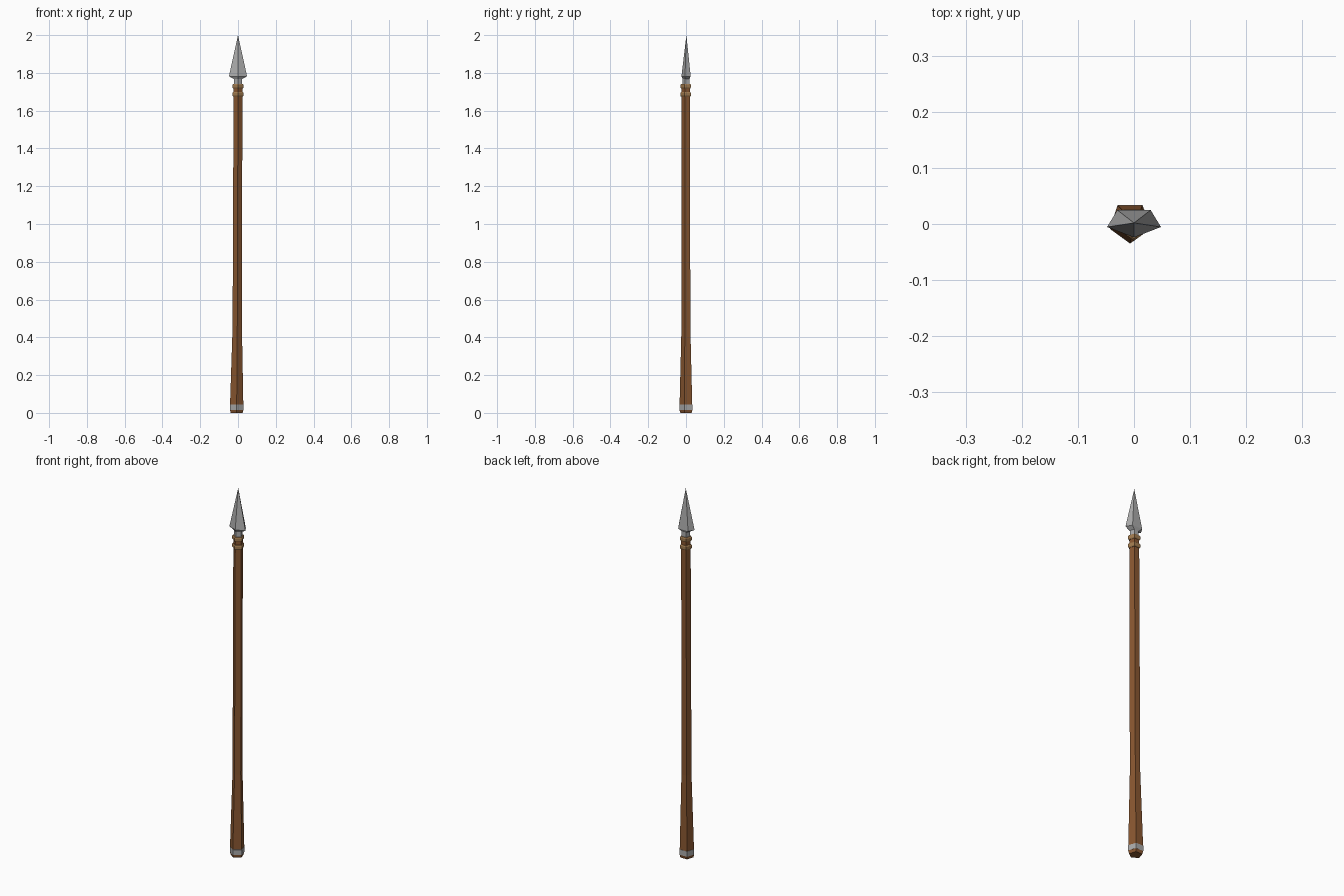
import bpy, bmesh, math

if "Cube" in bpy.data.objects:
    bpy.data.objects.remove(bpy.data.objects["Cube"])

def paint(name, rgb):
    m = bpy.data.materials.new(name)
    m.diffuse_color = (*rgb, 1)
    m.use_nodes = True
    m.node_tree.nodes["Principled BSDF"].inputs["Base Color"].default_value = m.diffuse_color
    return m

wood = paint("wood", (0.25, 0.095, 0.03))
cord = paint("cord", (0.36, 0.2, 0.08))
steel = paint("steel", (0.4, 0.4, 0.4))

def loft(name, sections, mat):
    """Five-sided loft, corner facing the front; section = (z, rx, ry, cx, cy)."""
    bm = bmesh.new()
    rings = []
    for z, rx, ry, cx, cy in sections:
        angles = [math.radians(-90 + 72 * i) for i in range(5)]
        rings.append([bm.verts.new((cx + rx * math.cos(a), cy + ry * math.sin(a), z)) for a in angles])
    for a, b in zip(rings, rings[1:]):
        for i in range(5):
            j = (i + 1) % 5
            bm.faces.new((a[i], a[j], b[j], b[i]))
    bm.faces.new(rings[0][::-1])
    bm.faces.new(rings[-1])
    bmesh.ops.remove_doubles(bm, verts=bm.verts, dist=1e-5)
    bmesh.ops.recalc_face_normals(bm, faces=bm.faces)
    me = bpy.data.meshes.new(name)
    bm.to_mesh(me)
    bm.free()
    me.materials.append(mat)
    ob = bpy.data.objects.new(name, me)
    bpy.context.collection.objects.link(ob)
    return ob

# wooden shaft, flared at the butt and leaning slightly
loft("shaft", [(0, .033, .033, -.007, .003), (.015, .0375, .0375, -.007, .003),
               (.045, .037, .037, -.007, .003), (.45, .026, .026, -.004, .002),
               (1.735, .0245, .0245, 0, .001)], wood)

# metal band on the butt
loft("butt_band", [(.016, .038, .038, -.007, .003), (.045, .038, .038, -.007, .003)], steel)

# cord bindings under the head
for i, z in enumerate((1.674, 1.718)):
    loft(f"binding_{i + 1}", [(z, .027, .027, 0, .001), (z + .005, .031, .031, 0, .001),
                              (z + .019, .031, .031, 0, .001), (z + .024, .027, .027, 0, .001)], cord)

# spear head with neck, flared base and point
loft("spear_head", [(1.735, .023, .021, 0, .002), (1.768, .023, .02, 0, .002),
                    (1.782, .0505, .027, 0, .003), (2.0, 0, 0, 0, .002)], steel)
